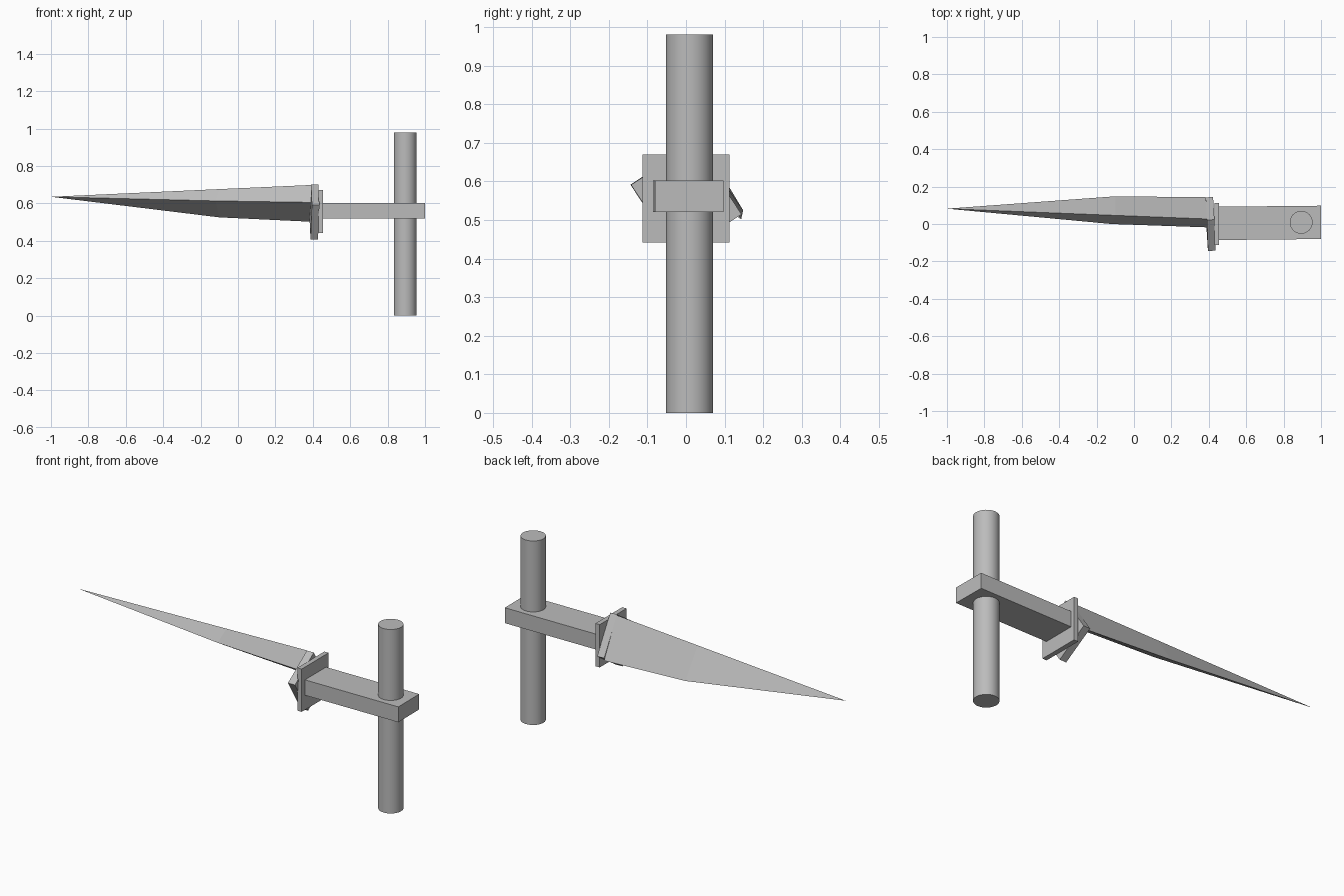
import bpy, bmesh
from math import radians, sqrt
from mathutils import Vector, Matrix

if "Cube" in bpy.data.objects:
    bpy.data.objects.remove(bpy.data.objects["Cube"], do_unlink=True)

grey = bpy.data.materials.new("plain grey")
grey.use_nodes = True
grey.diffuse_color = (0.5, 0.5, 0.5, 1)
bsdf = next(n for n in grey.node_tree.nodes if n.type == "BSDF_PRINCIPLED")
bsdf.inputs["Base Color"].default_value = grey.diffuse_color


def finish(name, bm):
    bmesh.ops.recalc_face_normals(bm, faces=bm.faces)
    mesh = bpy.data.meshes.new(name)
    bm.to_mesh(mesh)
    bm.free()
    mesh.materials.append(grey)
    obj = bpy.data.objects.new(name, mesh)
    bpy.context.collection.objects.link(obj)
    return obj


def box(name, center, size, rotation=Matrix.Identity(4)):
    bm = bmesh.new()
    matrix = Matrix.Translation(center) @ rotation @ Matrix.Diagonal((*size, 1))
    bmesh.ops.create_cube(bm, size=1, matrix=matrix)
    return finish(name, bm)


# Handle bar and the square collar plate
box("handle_bar", (0.722, 0.006, 0.561), (0.556, 0.178, 0.082),
    Matrix.Rotation(0.01, 4, "Z"))
box("collar_plate", (0.442, 0, 0.556), (0.025, 0.226, 0.228))

# Upright round grip through the bar
bm = bmesh.new()
bmesh.ops.create_cone(bm, cap_ends=True, segments=32, radius1=0.061, radius2=0.061,
                      depth=0.98, matrix=Matrix.Translation((0.894, 0.009, 0.49)))
grip = finish("cross_grip", bm)
bpy.context.view_layer.objects.active = grip
grip.select_set(True)
bpy.ops.object.shade_smooth_by_angle(angle=radians(35))

# Guard block, rolled about the blade axis and turned slightly
roll = Matrix.Rotation(radians(33.2), 4, "X")
turn = Matrix.Rotation(0.04, 4, "Z") @ Matrix.Rotation(0.015, 4, "Y")
box("blade_guard", (0.409, 0, 0.553), (0.04, 0.198, 0.221), turn @ roll)

# Three-sided blade: root section, shoulder section and tip
root = [(0.39, 0.027, 0.698), (0.383, 0.143, 0.502), (0.395, -0.018, 0.605)]
shoulder = [(-0.1, 0.046, 0.676), (-0.1, 0.148, 0.525), (-0.12, 0.0, 0.613)]
bm = bmesh.new()
a = [bm.verts.new(p) for p in root]
b = [bm.verts.new(p) for p in shoulder]
tip = bm.verts.new((-1, 0.082, 0.635))
bm.faces.new(a)
for i in range(3):
    j = (i + 1) % 3
    bm.faces.new((a[i], a[j], b[j], b[i]))
    bm.faces.new((b[i], b[j], tip))
finish("blade", bm)
